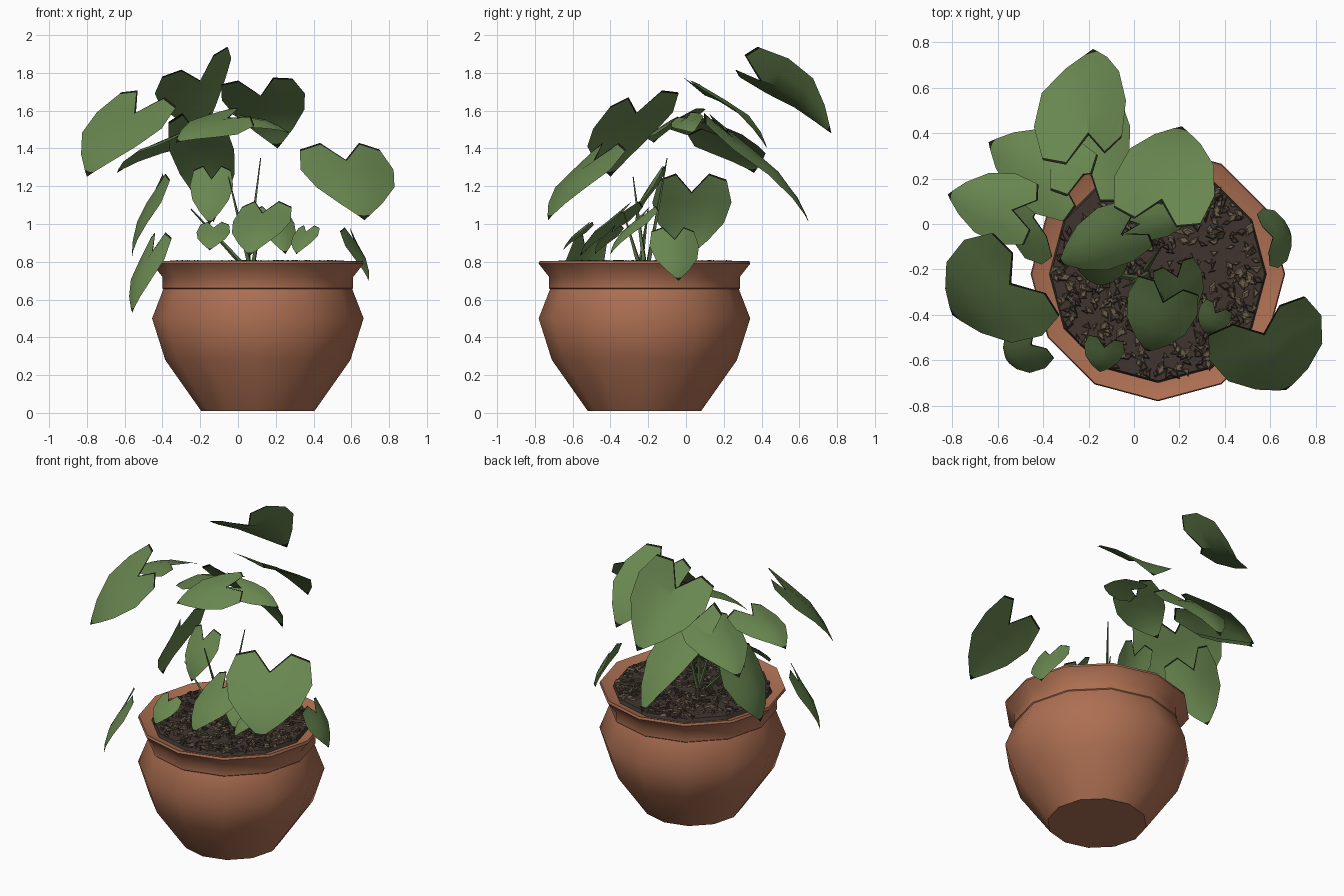
import bpy, bmesh, math, random
from mathutils import Vector, Matrix

random.seed(4)
cube = bpy.data.objects.get("Cube")
if cube:
    bpy.data.objects.remove(cube)

CENTRE = Vector((0.105, -0.22, 0))
UP = Vector((0, 0, 1))


def material(name, rgb):
    m = bpy.data.materials.new(name)
    m.use_nodes = True
    m.diffuse_color = (*rgb, 1)
    bsdf = m.node_tree.nodes["Principled BSDF"]
    bsdf.inputs["Base Color"].default_value = (*rgb, 1)
    bsdf.inputs["Roughness"].default_value = 0.8
    return m


TERRACOTTA = material("terracotta", (0.42, 0.16, 0.085))
LEAF = material("leaf green", (0.14, 0.24, 0.08))
EDGE = material("dark leaf edge", (0.012, 0.014, 0.008))
STEM = material("stem green", (0.1, 0.16, 0.06))
SOIL = material("dark soil", (0.05, 0.036, 0.028))
CHIP = material("soil chips", (0.15, 0.11, 0.07))


def finish(name, bm, mats, smooth=None):
    mesh = bpy.data.meshes.new(name)
    bm.to_mesh(mesh)
    bm.free()
    for m in mats:
        mesh.materials.append(m)
    obj = bpy.data.objects.new(name, mesh)
    bpy.context.collection.objects.link(obj)
    if smooth:
        bpy.ops.object.select_all(action='DESELECT')
        obj.select_set(True)
        bpy.context.view_layer.objects.active = obj
        bpy.ops.object.shade_smooth_by_angle(angle=math.radians(smooth))
    return obj


def lathe(name, profile, sides, mat, smooth=None):
    """Revolve (radius, height) points about the pot axis and close both ends."""
    bm = bmesh.new()
    rings = []
    for r, z in profile:
        rings.append([bm.verts.new(CENTRE + Vector((r * math.cos(a), r * math.sin(a), z)))
                      for a in (math.tau * i / sides for i in range(sides))])
    for low, high in zip(rings, rings[1:]):
        for i in range(sides):
            j = (i + 1) % sides
            bm.faces.new((low[i], low[j], high[j], high[i]))
    bm.faces.new(rings[0][::-1])
    bm.faces.new(rings[-1])
    return finish(name, bm, [mat], smooth)


# Pot with a flared lip, and the soil bed inside it
lathe("pot", [(0.3, 0.01), (0.49, 0.28), (0.56, 0.5), (0.5, 0.655), (0.505, 0.66),
              (0.505, 0.72), (0.56, 0.79), (0.555, 0.805), (0.48, 0.775)], 12, TERRACOTTA, 38)
lathe("soil", [(0.48, 0.77), (0.47, 0.797)], 12, SOIL)

# Flat chips scattered on the soil
bm = bmesh.new()
for _ in range(620):
    a, r = random.uniform(0, math.tau), 0.455 * math.sqrt(random.random())
    place = (Matrix.Translation(CENTRE + Vector((r * math.cos(a), r * math.sin(a), 0.8)))
             @ Matrix.Rotation(random.uniform(0, math.tau), 4, 'Z')
             @ Matrix.Rotation(random.uniform(-0.3, 0.3), 4, 'X')
             @ Matrix.Diagonal((1, random.uniform(0.4, 0.7), 1, 1)))
    radius = random.uniform(0.02, 0.038)
    made = bmesh.ops.create_cone(bm, cap_ends=True, segments=random.choice((3, 4)),
                                 radius1=radius, radius2=radius * 0.6,
                                 depth=0.012, matrix=place)
    tone = random.choice((0, 1))
    for f in {f for v in made["verts"] for f in v.link_faces}:
        f.material_index = tone
finish("soil_chips", bm, [SOIL, CHIP])

# Half of a heart-shaped blade: rows of (along, across) from midrib to edge
HALF = [[(0, 0), (-0.3, 0.42), (-0.23, 0.85)],
        [(0.03, 0), (-0.27, 0.42), (-0.2, 0.87)],
        [(0.2, 0), (0.12, 0.5), (0.13, 1)],
        [(0.5, 0), (0.48, 0.42), (0.48, 0.84)],
        [(0.78, 0), (0.77, 0.23), (0.76, 0.46)],
        [(0.94, 0), (0.935, 0.07), (0.93, 0.14)]]


def leaf(name, base, tip, width, roll=0, bow=0.1, fold=0.12):
    """Heart-shaped blade from its notch to its tip; roll raises one side."""
    base, tip = Vector(base), Vector(tip)
    axis = tip - base
    length = axis.length
    d = axis / length
    side = d.cross(UP).normalized()
    n = side.cross(d)
    c, s = math.cos(math.radians(roll)), math.sin(math.radians(roll))
    side, n = side * c + n * s, n * c - side * s
    bm = bmesh.new()

    def point(t, u):
        lift = bow * length * 4 * max(t, 0) * (1 - t) - fold * width * abs(u) ** 1.5
        return bm.verts.new(base + axis * t + side * (u * width / 2) + n * lift)

    end = point(1, 0)
    mid = [point(*row[0]) for row in HALF]
    for sign in (1, -1):
        rows = [[m] + [point(t, u * sign) for t, u in row[1:]] for m, row in zip(mid, HALF)]
        for k, (a, b) in enumerate(zip(rows, rows[1:])):
            for i in range(2):
                f = (a[i], a[i + 1], b[i + 1], b[i])
                # Withered strip along the back of the lobes
                bm.faces.new(f[::sign]).material_index = int(k == 0)
        for i in range(2):
            f = (rows[-1][i], rows[-1][i + 1], end)
            bm.faces.new(f[::sign]).material_index = 1
    bm.normal_update()
    if sum(f.normal.dot(n) for f in bm.faces) < 0:
        bmesh.ops.reverse_faces(bm, faces=bm.faces)
    return finish(name, bm, [LEAF, EDGE], 25)


# Tall leaves arching outwards
leaf("back_top_leaf", (-0.2, 0.39, 1.76), (-0.18, 0.77, 1.48), 0.46, roll=30, fold=-0.14)
leaf("back_lower_leaf", (-0.2, 0.24, 1.46), (-0.13, 0.65, 1.01), 0.35)
leaf("back_centre_leaf", (0.12, 0.1, 1.68), (0.21, 0.43, 1.4), 0.45, roll=6, fold=-0.04)
leaf("left_back_leaf", (-0.32, 0.2, 1.46), (-0.64, 0.36, 1.27), 0.38)
leaf("left_side_leaf", (-0.53, 0.06, 1.54), (-0.82, 0.13, 1.42), 0.32)
leaf("left_front_leaf", (-0.54, -0.26, 1.59), (-0.8, -0.4, 1.25), 0.55, roll=14, fold=0.03)
leaf("right_front_leaf", (0.57, -0.48, 1.34), (0.67, -0.73, 1.02), 0.53, fold=0.07)

# Middle leaves
leaf("centre_left_leaf", (-0.05, -0.04, 1.56), (-0.33, -0.17, 1.43), 0.3, roll=22)
leaf("centre_right_leaf", (0.02, 0, 1.56), (0.27, 0.04, 1.48), 0.18, roll=-20)
leaf("centre_front_leaf", (-0.14, -0.16, 1.24), (-0.15, -0.27, 1), 0.23)

# Leaves hanging over the rim
leaf("left_hanging_leaf", (-0.44, 0.03, 1.17), (-0.56, 0.02, 0.83), 0.42)
leaf("left_front_hanging_leaf", (-0.45, -0.53, 0.86), (-0.56, -0.6, 0.53), 0.24)
leaf("right_hanging_leaf", (0.61, -0.06, 0.92), (0.69, -0.04, 0.7), 0.27)

# Short leaves near the soil
leaf("front_low_leaf", (0.13, -0.34, 1.06), (0.06, -0.56, 0.83), 0.32)
leaf("front_low_side_leaf", (0.19, -0.23, 1.04), (0.25, -0.4, 0.84), 0.22)
leaf("front_small_leaf_right", (0.36, -0.39, 0.96), (0.31, -0.48, 0.84), 0.15)
leaf("front_small_leaf_left", (-0.13, -0.54, 0.98), (-0.15, -0.65, 0.86), 0.18)


# Thin tapering stems
def stem(name, start, end):
    start, end = Vector(start), Vector(end)
    axis = end - start
    bm = bmesh.new()
    place = (Matrix.Translation((start + end) / 2)
             @ axis.to_track_quat('Z', 'Y').to_matrix().to_4x4())
    bmesh.ops.create_cone(bm, cap_ends=True, segments=4, radius1=0.014, radius2=0.003,
                          depth=axis.length, matrix=place)
    finish(name, bm, [STEM])


stem("stem_centre", (0.06, -0.22, 0.79), (-0.05, -0.28, 1.25))
stem("stem_back", (0.05, -0.2, 0.79), (0.12, -0.1, 1.35))
stem("stem_left", (0.02, -0.24, 0.79), (-0.25, -0.2, 1.08))
stem("stem_front", (0.08, -0.25, 0.79), (0.13, -0.33, 1.06))
